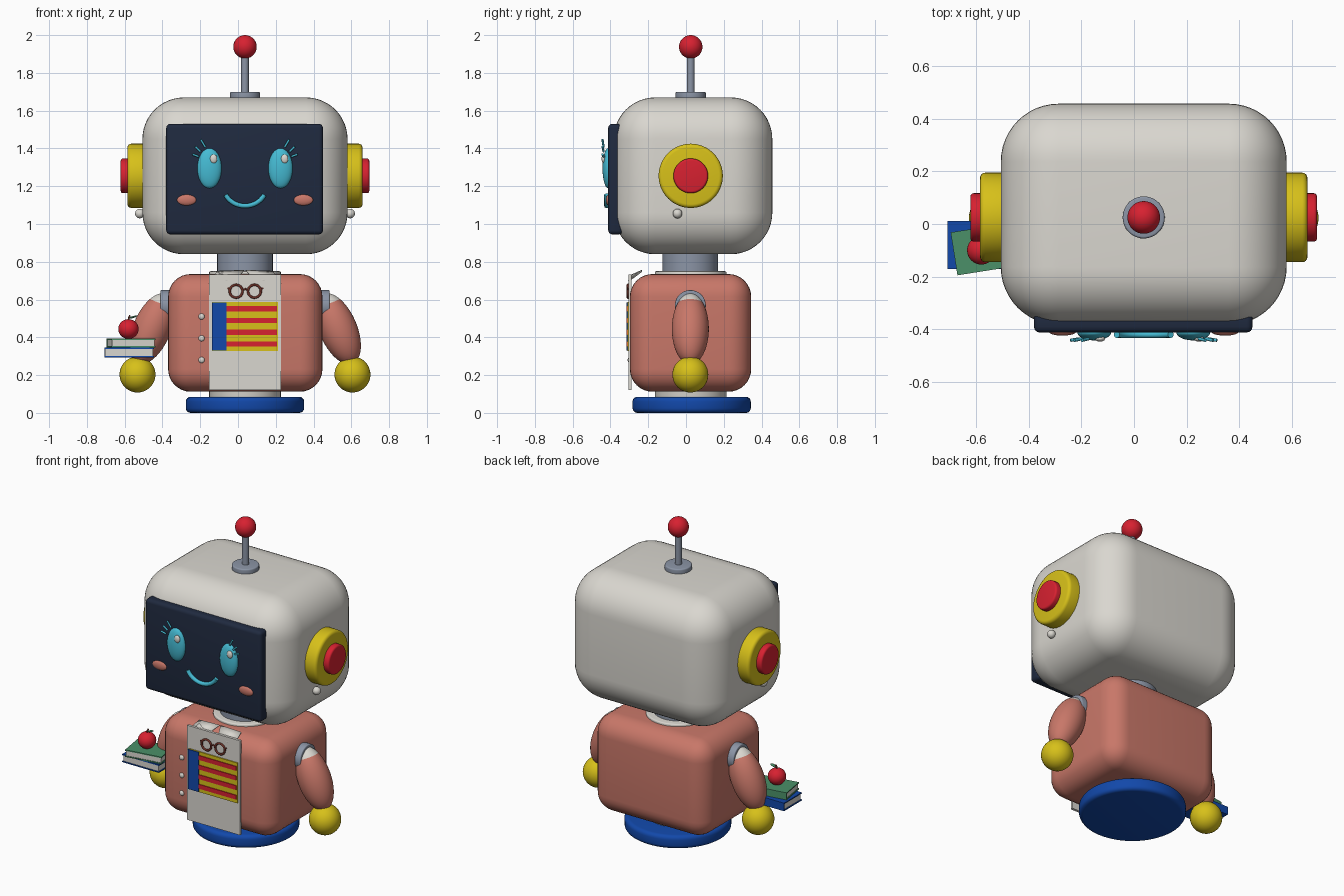
import bpy, bmesh, math
from mathutils import Matrix, Vector

if "Cube" in bpy.data.objects:
    bpy.data.objects.remove(bpy.data.objects["Cube"])

COLORS = {
    "cream": (.70, .68, .63), "navy": (.014, .023, .05), "cyan": (.06, .50, .66),
    "red": (.68, .015, .03), "yellow": (.68, .53, .01), "coral": (.58, .185, .14),
    "steel": (.26, .30, .38), "blue": (.006, .065, .40), "green": (.07, .28, .14),
    "brown": (.15, .03, .02)}
MATS = {}
for key, rgb in COLORS.items():
    MATS[key] = bpy.data.materials.new(key)
    MATS[key].diffuse_color = (*rgb, 1)

CX, CY = .037, .025          # axis of the head and body


def finish(bm, name, *mats):
    bmesh.ops.recalc_face_normals(bm, faces=bm.faces)
    me = bpy.data.meshes.new(name)
    bm.to_mesh(me)
    bm.free()
    for m in mats:
        me.materials.append(MATS[m])
    me.polygons.foreach_set("use_smooth", [True] * len(me.polygons))
    me.set_sharp_from_angle(angle=math.radians(35))
    ob = bpy.data.objects.new(name, me)
    bpy.context.collection.objects.link(ob)
    return ob


def box(name, lo, hi, mat, bevel=0, seg=3, turn=0):
    lo, hi = Vector(lo), Vector(hi)
    bm = bmesh.new()
    M = (Matrix.Translation((lo + hi) / 2) @ Matrix.Rotation(turn, 4, 'Z')
         @ Matrix.Diagonal((*(hi - lo), 1)))
    bmesh.ops.create_cube(bm, size=1, matrix=M)
    if bevel:
        bmesh.ops.bevel(bm, geom=bm.edges[:], offset=bevel, segments=seg,
                        profile=.5, affect='EDGES')
    return finish(bm, name, mat)


def rod(name, a, b, r, mat, bevel=0, seg=48):
    a, b = Vector(a), Vector(b)
    d = b - a
    bm = bmesh.new()
    M = Matrix.Translation((a + b) / 2) @ d.to_track_quat('Z', 'Y').to_matrix().to_4x4()
    bmesh.ops.create_cone(bm, cap_ends=True, segments=seg, radius1=r, radius2=r,
                          depth=d.length, matrix=M)
    if bevel:
        rims = {e for f in bm.faces if len(f.verts) > 4 for e in f.edges}
        bmesh.ops.bevel(bm, geom=list(rims), offset=bevel, segments=4,
                        profile=.5, affect='EDGES')
    return finish(bm, name, mat)


def ball(name, c, r, mat, tilt=0, cap=None):
    r = (r, r, r) if isinstance(r, (int, float)) else r
    bm = bmesh.new()
    bmesh.ops.create_uvsphere(bm, u_segments=40, v_segments=24, radius=1)
    if cap:                  # second colour on the upper end
        for f in bm.faces:
            f.material_index = int(f.calc_center_median().z > .7)
    bm.transform(Matrix.Translation(c) @ Matrix.Rotation(tilt, 4, 'Y')
                 @ Matrix.Diagonal((*r, 1)))
    return finish(bm, name, mat, *([cap] if cap else []))


def tube(name, pts, r, mat, closed=False):
    cu = bpy.data.curves.new(name, 'CURVE')
    cu.dimensions = '3D'
    cu.bevel_depth, cu.bevel_resolution, cu.use_fill_caps = r, 3, True
    sp = cu.splines.new('POLY')
    sp.points.add(len(pts) - 1)
    for p, co in zip(sp.points, pts):
        p.co = (*co, 1)
    sp.use_cyclic_u, sp.use_smooth = closed, True
    cu.materials.append(MATS[mat])
    ob = bpy.data.objects.new(name, cu)
    bpy.context.collection.objects.link(ob)
    return ob


# Base, neck and antenna
rod("base", (CX, .03, 0), (CX, .03, .085), .313, "blue", .025, 72)
rod("neck", (CX, .022, .72), (CX, .022, .88), .147, "steel")
rod("antenna_base", (CX, CY, 1.655), (CX, CY, 1.70), .08, "steel", .008)
rod("antenna_rod", (CX, CY, 1.68), (CX, CY, 1.90), .02, "steel", 0, 24)
ball("antenna_tip", (CX, CY, 1.938), .062, "red")

# Head and screen
box("head", (-.506, -.383, .84), (.58, .457, 1.67), "cream", .22, 12)
box("screen", (-.38, -.412, .945), (.45, -.335, 1.53), "navy", .022, 4)

# Face
for s, side in ((-1, "left"), (1, "right")):
    ex = CX + s * .188
    ball("eye_" + side, (ex, -.412, 1.295), (.064, .03, .106), "cyan")
    ball("eye_glint_" + side, (ex + .022, -.436, 1.345), (.019, .011, .024), "cream")
    ball("cheek_" + side, (CX + s * .309, -.41, 1.127), (.051, .014, .029), "coral")
    for i, (dx, dz) in enumerate(((.058, .062), (.047, .088), (.022, .112))):
        a = Vector((ex + s * dx, -.436, 1.295 + dz))
        d = Vector((s * (.032 - .004 * i), -.006, .012 + .014 * i))
        tube(f"lash_{side}_{i}", [a, a + d], .006, "cyan")
mouth = []
for i in range(21):
    t = math.radians(205 + 130 * i / 20)
    mouth.append((CX + .113 * math.cos(t), -.42, 1.198 + .102 * math.sin(t)))
tube("mouth", mouth, .013, "cyan")

# Ears, side bolts, arms and hands, mirrored about the body axis
for s, side in ((-1, "left"), (1, "right")):
    X = lambda d: CX + s * d
    rod("ear_" + side, (X(.50), CY, 1.255), (X(.622), CY, 1.255), .17, "yellow", .02, 64)
    rod("ear_cap_" + side, (X(.60), CY, 1.255), (X(.658), CY, 1.255), .092, "red", .012)
    ball("ear_bolt_" + side, (X(.557), -.045, 1.055), .025, "cream")
    rod("shoulder_" + side, (X(.36), .023, .568), (X(.448), .023, .568), .082, "steel", .006)
    ball("arm_" + side, (X(.493), .023, .445), (.1, .098, .2), "coral", -s * .4, "cream")
    ball("hand_" + side, (X(.569), .023, .203), .095, "yellow")

# Jacket with shirt beneath
box("jacket", (-.37, -.297, .112), (.447, .345, .735), "coral", .12, 8)
rod("shirt_body", (CX, CY, .08), (CX, CY, .75), .19, "cream", .008)
box("shirt_front", (-.153, -.304, .122), (.228, -.288, .732), "cream")
for s, side in ((-1, "left"), (1, "right")):
    bm = bmesh.new()
    pts = [(.004, -.235, .757), (.15, -.235, .752), (.16, -.29, .73),
           (.10, -.306, .70), (.03, -.298, .728)]
    f = bm.faces.new([bm.verts.new((CX + s * x, y, z)) for x, y, z in pts])
    flap = finish(bm, "collar_" + side, "cream")
    flap.modifiers.new("thickness", 'SOLIDIFY').thickness = .006
for i, z in enumerate((.51, .395, .28)):
    ball(f"button_{i}", (-.193, -.299, z), (.016, .01, .016), "cream")

# Striped chest panel
box("panel_frame", (-.137, -.311, .327), (.213, -.302, .587), "yellow")
box("panel_spine", (-.137, -.316, .329), (-.062, -.308, .585), "blue")
for i in range(4):
    z = .365 + i * .062
    box(f"panel_stripe_{i}", (-.06, -.316, z - .014), (.206, -.309, z + .014), "red")

# Glasses
for x, side in ((-.01, "left"), (.087, "right")):
    ring = [(x + .034 * math.cos(k * math.tau / 28), -.308,
             .644 + .034 * math.sin(k * math.tau / 28)) for k in range(28)]
    tube("glasses_rim_" + side, ring, .0065, "brown", True)
tube("glasses_bridge", [(.022, -.308, .65), (.0385, -.308, .656), (.055, -.308, .65)], .005, "brown")
for a, b, side in ((-.044, -.054, "left"), (.121, .131, "right")):
    tube("glasses_arm_" + side, [(a, -.308, .652), (b, -.306, .662)], .005, "brown")


# Two stacked books: covers, spine at the back and pages
def book(name, c, w, d, z0, z1, turn, mat):
    def slab(part, y0, y1, za, zb, m, trim=0):
        ob = box(f"{name}_{part}", (-w / 2 + trim, y0, za), (w / 2 - trim, y1, zb), m)
        ob.data.transform(Matrix.Translation((*c, 0)) @ Matrix.Rotation(turn, 4, 'Z'))
    t = .007
    slab("bottom_cover", -d / 2, d / 2, z0, z0 + t, mat)
    slab("top_cover", -d / 2, d / 2, z1 - t, z1, mat)
    slab("spine", d / 2 - t, d / 2, z0 + t, z1 - t, mat)
    slab("pages", -d / 2 + .004, d / 2 - t, z0 + t, z1 - t, "cream", .005)


book("lower_book", (-.577, -.08), .262, .182, .294, .346, 0, "blue")
book("upper_book", (-.567, -.095), .236, .165, .347, .393, math.radians(9), "green")

# Apple
AX, AY = -.58, -.10
ball("apple", (AX, AY, .444), (.054, .054, .052), "red")
tube("apple_stem", [(AX, AY, .485), (AX + .003, AY, .505), (AX + .009, AY, .516)], .005, "brown")
ball("apple_leaf", (AX + .024, AY, .507), (.022, .012, .005), "green", -.3)

for m in bpy.data.materials:
    if m.users and not m.is_grease_pencil:
        m.use_nodes = True
        m.node_tree.nodes["Principled BSDF"].inputs["Base Color"].default_value = m.diffuse_color
